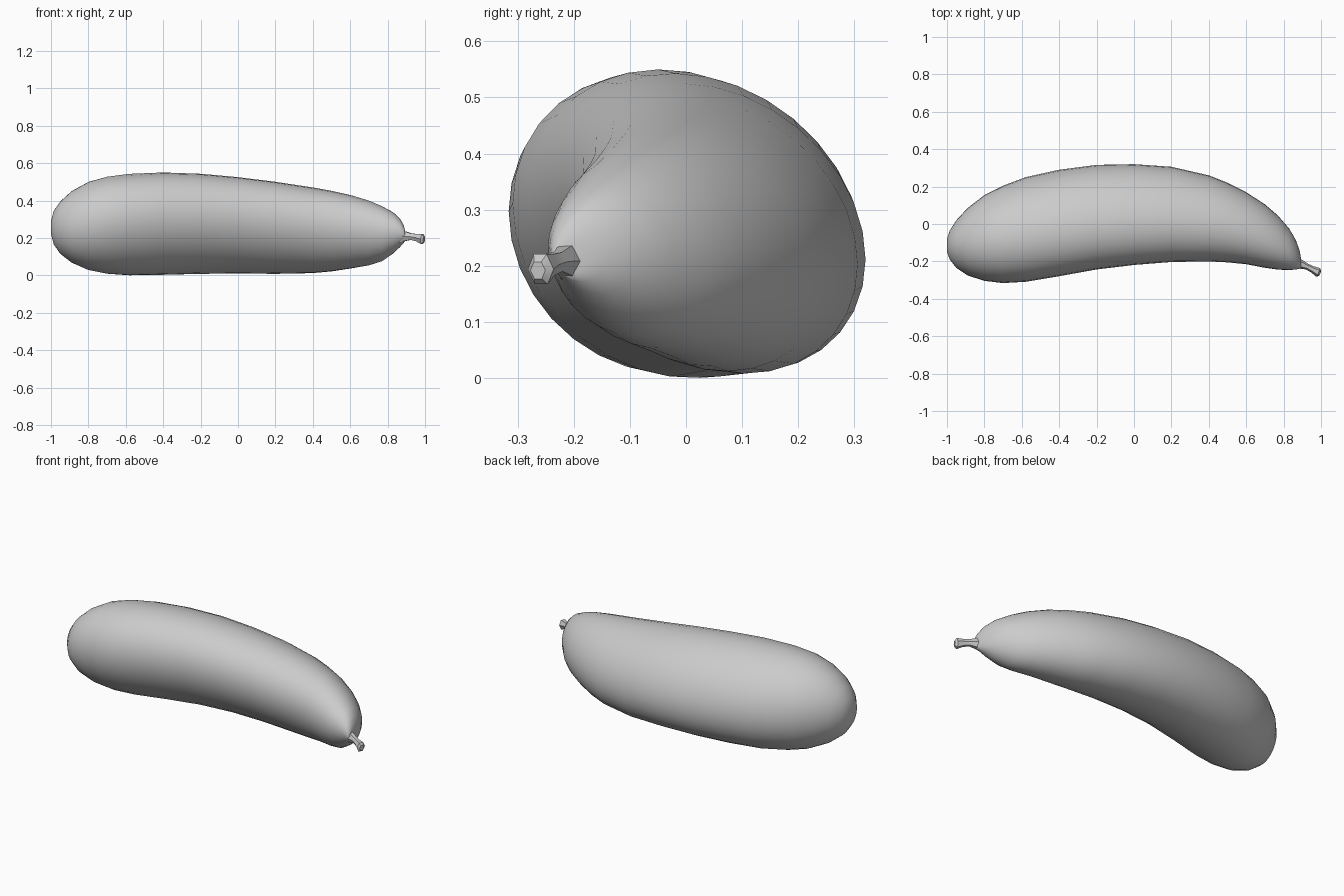
import bpy, bmesh
from math import cos, sin, pi, radians
from mathutils import Vector

if "Cube" in bpy.data.objects:
    bpy.data.objects.remove(bpy.data.objects["Cube"])


def loft(name, rings, angle):
    """Skin a row of closed rings, cap both ends and shade smooth."""
    bm = bmesh.new()
    rows = [[bm.verts.new(p) for p in ring] for ring in rings]
    n = len(rows[0])
    for a, b in zip(rows, rows[1:]):
        for i in range(n):
            j = (i + 1) % n
            bm.faces.new((a[i], a[j], b[j], b[i]))
    bm.faces.new(rows[0][::-1])
    bm.faces.new(rows[-1])
    bmesh.ops.recalc_face_normals(bm, faces=bm.faces)
    mesh = bpy.data.meshes.new(name)
    bm.to_mesh(mesh)
    bm.free()
    obj = bpy.data.objects.new(name, mesh)
    bpy.context.collection.objects.link(obj)
    bpy.ops.object.select_all(action='DESELECT')
    obj.select_set(True)
    bpy.context.view_layer.objects.active = obj
    bpy.ops.object.shade_smooth_by_angle(angle=radians(angle))
    return obj


# Curved fruit body: x, y min, y max, z min, z max of each section
sections = [
    (-1.00, -.15, -.08, .22, .29), (-.985, -.19, -.035, .165, .345),
    (-.95, -.235, .02, .115, .395), (-.89, -.275, .085, .068, .45),
    (-.80, -.304, .155, .028, .50), (-.70, -.316, .205, .008, .528),
    (-.58, -.309, .25, .0, .543), (-.40, -.279, .29, .003, .55),
    (-.20, -.243, .316, .008, .543), (0, -.219, .32, .01, .525),
    (.20, -.203, .306, .008, .50), (.40, -.20, .26, .012, .47),
    (.50, -.205, .22, .021, .452), (.60, -.215, .17, .036, .43),
    (.70, -.234, .105, .053, .40), (.77, -.244, .045, .075, .37),
    (.83, -.246, -.025, .117, .337), (.865, -.243, -.085, .15, .305),
    (.885, -.24, -.14, .172, .27), (.893, -.235, -.185, .185, .24),
]
sides = 32
body = []
for x, y0, y1, z0, z1 in sections:
    skew = .22 * (1 - x * x)    # the middle leans, top to the front
    ring = []
    for k in range(sides):
        a = 2 * pi * k / sides
        ring.append((x, (y0 + y1) / 2 + (y1 - y0) / 2 * cos(a),
                     (z0 + z1) / 2 + (z1 - z0) / 2 * sin(a - skew)))
    body.append(ring)
loft("fruit_body", body, 60)

# Short bent stalk: x, y, z, radius; rings lean with the bend
path = [(.865, -.208, .207, .034), (.893, -.216, .209, .027),
        (.925, -.228, .207, .018), (.955, -.243, .202, .020),
        (.985, -.259, .194, .028), (.995, -.264, .192, .016)]
lean = Vector((.92, -.40, -.08)).normalized()
across = lean.cross(Vector((0, 0, 1))).normalized()
up = across.cross(lean)
stalk = [[Vector((x, y, z)) + r * (across * cos(pi * k / 3) * .9 + up * sin(pi * k / 3) * 1.1)
          for k in range(6)] for x, y, z, r in path]
loft("stalk", stalk, 40)
